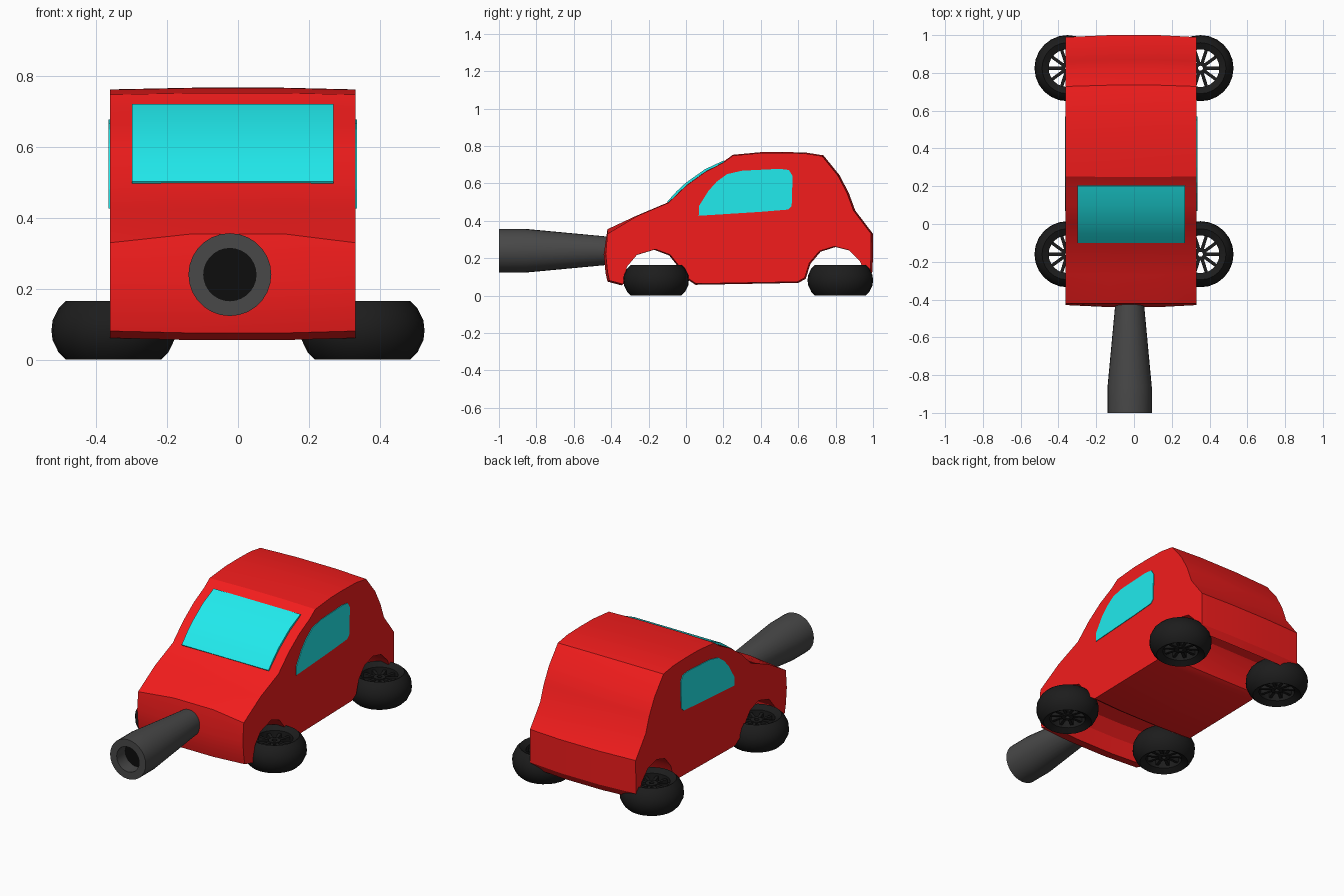
import bpy, bmesh, math
from mathutils import Matrix, Vector

if "Cube" in bpy.data.objects:
    bpy.data.objects.remove(bpy.data.objects["Cube"])


def material(name, rgb):
    m = bpy.data.materials.new(name)
    m.diffuse_color = (*rgb, 1)
    m.use_nodes = True
    m.node_tree.nodes["Principled BSDF"].inputs["Base Color"].default_value = m.diffuse_color
    return m


RED = material("red paint", (0.9, 0.012, 0.012))
CYAN = material("cyan glass", (0.015, 0.83, 0.85))
STEEL = material("dark steel", (0.065, 0.065, 0.065))
RUBBER = material("rubber", (0.012, 0.012, 0.012))
BLACK = material("bore black", (0.004, 0.004, 0.004))


def finish(bm, name, mat, smooth=None):
    bmesh.ops.remove_doubles(bm, verts=bm.verts, dist=1e-5)
    bmesh.ops.recalc_face_normals(bm, faces=bm.faces)
    me = bpy.data.meshes.new(name)
    bm.to_mesh(me)
    bm.free()
    me.materials.append(mat)
    ob = bpy.data.objects.new(name, me)
    bpy.context.collection.objects.link(ob)
    if smooth:
        bpy.ops.object.select_all(action='DESELECT')
        ob.select_set(True)
        bpy.context.view_layer.objects.active = ob
        bpy.ops.object.shade_smooth_by_angle(angle=math.radians(smooth))
    return ob


def loft(name, sections, mat, smooth=None):
    """Closed (y, z) outlines placed at successive x positions."""
    bm = bmesh.new()
    rings = [[bm.verts.new((x, y, z)) for y, z in pts] for x, pts in sections]
    n = len(rings[0])
    for a, b in zip(rings, rings[1:]):
        for i in range(n):
            j = (i + 1) % n
            bm.faces.new((a[i], a[j], b[j], b[i]))
    bm.faces.new(rings[0])
    bm.faces.new(rings[-1])
    return finish(bm, name, mat, smooth)


def lathe(bm, profile, sides, matrix=Matrix(), closed=True):
    """Turn an (r, h) profile around the local z axis."""
    rings = []
    for k in range(sides):
        a = 2 * math.pi * k / sides
        rings.append([bm.verts.new(matrix @ Vector((r * math.cos(a), r * math.sin(a), h)))
                      for r, h in profile])
    for k in range(sides):
        a, b = rings[k], rings[(k + 1) % sides]
        for i in range(len(profile) if closed else len(profile) - 1):
            j = (i + 1) % len(profile)
            bm.faces.new((a[i], a[j], b[j], b[i]))


# Body shell: side outline with both wheel arches, slightly crowned in the middle
outline = [(-0.43, 0.12), (-0.42, 0.075), (-0.345, 0.055),
           (-0.325, 0.15), (-0.27, 0.215), (-0.17, 0.245), (-0.09, 0.215), (-0.05, 0.165),
           (0.01, 0.085), (0.05, 0.058), (0.60, 0.068), (0.64, 0.09),
           (0.665, 0.17), (0.72, 0.235), (0.80, 0.26), (0.88, 0.24), (0.94, 0.18), (0.975, 0.09),
           (0.998, 0.13), (1.0, 0.33), (0.905, 0.455), (0.87, 0.55), (0.82, 0.645), (0.735, 0.75),
           (0.64, 0.765), (0.52, 0.768), (0.40, 0.767), (0.25, 0.753), (0.20, 0.716), (0.10, 0.664),
           (0.0, 0.592), (-0.10, 0.497), (-0.27, 0.425), (-0.42, 0.355), (-0.44, 0.22)]
edge = [(0.28 + (y - 0.28) * 0.985, 0.45 + (z - 0.45) * 0.985) for y, z in outline]
edge[-2] = (-0.42, 0.33)
loft("body", [(-0.362, edge), (-0.13, outline), (0.13, outline), (0.332, edge)], RED, 28)

# Windscreen: thin curved slab lying on the bonnet slope
glass = [(-0.10, 0.503), (-0.05, 0.558), (0.0, 0.604), (0.10, 0.675), (0.20, 0.722)]
slab = glass + [(y + 0.012, z - 0.016) for y, z in reversed(glass)]
loft("windscreen", [(-0.30, slab), (0.27, slab)], CYAN, 28)

# Side windows
pane = [(0.068, 0.427), (0.07, 0.48), (0.12, 0.56), (0.165, 0.61), (0.22, 0.65), (0.30, 0.668),
        (0.50, 0.678), (0.55, 0.672), (0.57, 0.64), (0.565, 0.48), (0.545, 0.46), (0.40, 0.448)]
for side, x in (("left", -0.362), ("right", 0.332)):
    loft(side + "_window", [(x - 0.004, pane), (x + 0.004, pane)], CYAN)

# Barrel: flared tube pointing forward, with a dark bore
forward = Matrix.Translation((-0.023, 0, 0.24)) @ Matrix.Rotation(math.pi / 2, 4, 'X')
bm = bmesh.new()
lathe(bm, [(0.074, 0.40), (0.117, 0.86), (0.117, 1.0), (0.074, 1.0), (0.074, 0.92)],
      28, forward, closed=False)
finish(bm, "barrel", STEEL, 30)
bm = bmesh.new()
lathe(bm, [(0, 0.92), (0.074, 0.92)], 28, forward, closed=False)
finish(bm, "bore", BLACK)

# Wheels: lying flat, tyre plus hub and ten spokes
bm = bmesh.new()
lathe(bm, [(0.10, 0.02), (0.135, 0.0), (0.155, 0.02), (0.172, 0.055), (0.175, 0.082),
           (0.172, 0.11), (0.155, 0.145), (0.135, 0.165), (0.10, 0.145)], 24)
lathe(bm, [(0.013, 0.03), (0.034, 0.03), (0.034, 0.135), (0.013, 0.135)], 20)
for k in range(10):
    m = (Matrix.Rotation(2 * math.pi * k / 10, 4, 'Z') @ Matrix.Translation((0.067, 0, 0.0825))
         @ Matrix.Diagonal((0.08, 0.017, 0.095, 1)))
    bmesh.ops.create_cube(bm, size=1, matrix=m)
wheel = finish(bm, "front_left_wheel", RUBBER, 40)
wheel.location = (-0.352, -0.16, 0)
for name, x, y in (("front_right_wheel", 0.352, -0.16), ("rear_left_wheel", -0.352, 0.825),
                   ("rear_right_wheel", 0.352, 0.825)):
    copy = wheel.copy()
    copy.name = name
    copy.location = (x, y, 0)
    bpy.context.collection.objects.link(copy)
